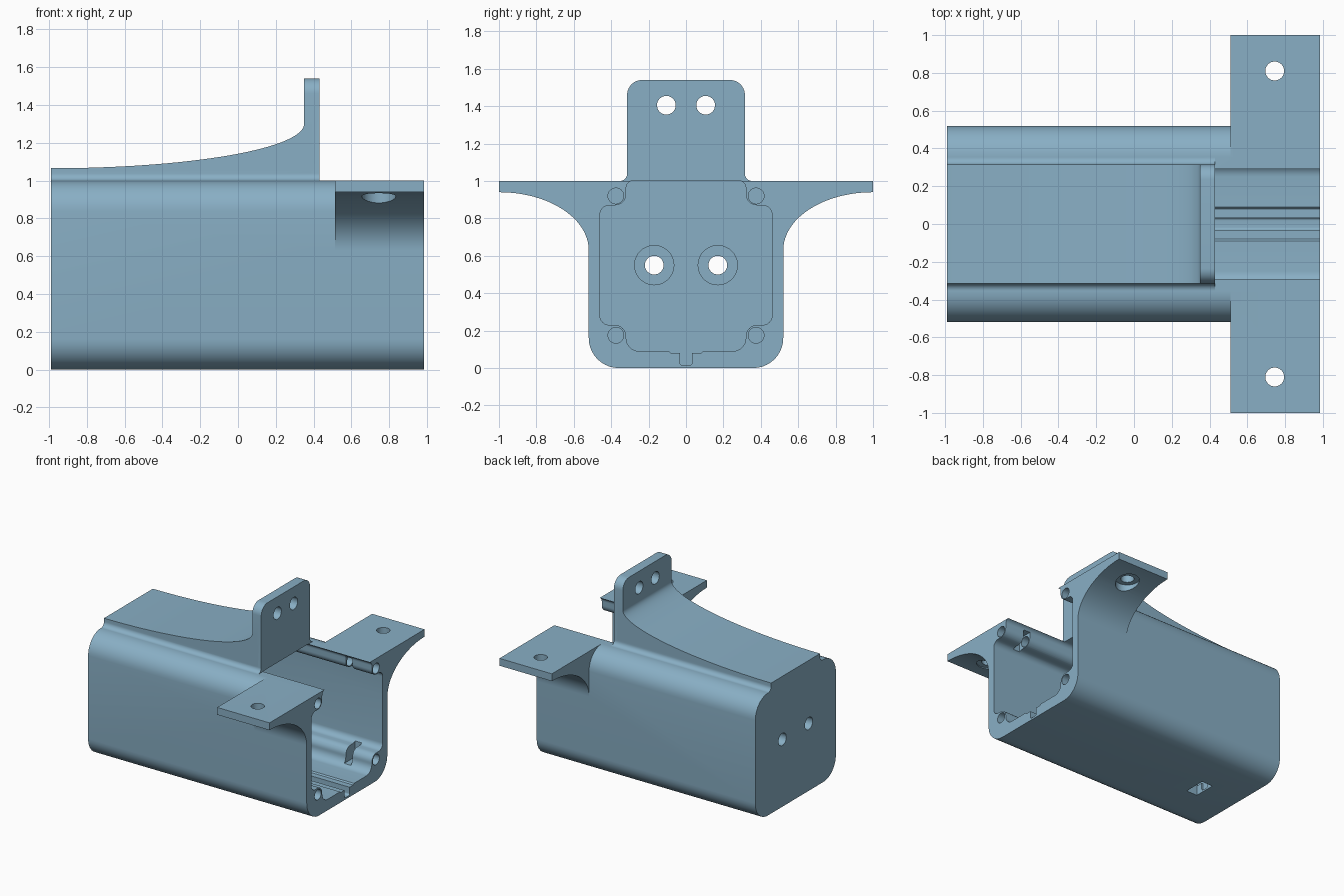
import bpy, bmesh, math
from mathutils import Vector, Matrix

if "Cube" in bpy.data.objects:
    bpy.data.objects.remove(bpy.data.objects["Cube"])

blue = bpy.data.materials.new("steel blue")
blue.diffuse_color = (0.25, 0.43, 0.56, 1)
blue.use_nodes = True
blue.node_tree.nodes["Principled BSDF"].inputs["Base Color"].default_value = blue.diffuse_color


def rounded(points, steps=10):
    """Polygon from (u, v, radius) corners, each rounded by its radius."""
    out = []
    n = len(points)
    for i, (u, v, r) in enumerate(points):
        p = Vector((u, v))
        if r == 0:
            out.append((u, v))
            continue
        a = (Vector(points[i - 1][:2]) - p).normalized()
        b = (Vector(points[(i + 1) % n][:2]) - p).normalized()
        half = a.angle(b) / 2
        c = p + (a + b).normalized() * (r / math.sin(half))
        s, e = p + a * (r / math.tan(half)) - c, p + b * (r / math.tan(half)) - c
        sweep = s.angle(e)
        for k in range(steps + 1):
            t = k / steps
            q = (s * math.sin((1 - t) * sweep) + e * math.sin(t * sweep)) / math.sin(sweep)
            out.append(tuple(c + q))
    return out


def mirrored(half):
    return half + [(-u, v, r) for u, v, r in reversed(half)]


def finish(name, bm):
    bmesh.ops.recalc_face_normals(bm, faces=bm.faces)
    me = bpy.data.meshes.new(name)
    bm.to_mesh(me)
    bm.free()
    ob = bpy.data.objects.new(name, me)
    bpy.context.collection.objects.link(ob)
    me.materials.append(blue)
    return ob


def prism(name, pts, axis, a, b):
    """Extrude a (y, z) profile along X or an (x, z) profile along Y."""
    bm = bmesh.new()
    at = (lambda u, v, w: (w, u, v)) if axis == 'X' else (lambda u, v, w: (u, w, v))
    lo = [bm.verts.new(at(u, v, a)) for u, v in pts]
    hi = [bm.verts.new(at(u, v, b)) for u, v in pts]
    bm.faces.new(lo)
    bm.faces.new(hi)
    for i in range(len(pts)):
        j = (i + 1) % len(pts)
        bm.faces.new((lo[i], lo[j], hi[j], hi[i]))
    return finish(name, bm)


def cylinder(name, centre, r, length, axis):
    bm = bmesh.new()
    rot = Matrix.Rotation(math.pi / 2, 4, 'Y') if axis == 'X' else Matrix()
    bmesh.ops.create_cone(bm, cap_ends=True, segments=40, radius1=r, radius2=r,
                          depth=length, matrix=Matrix.Translation(centre) @ rot)
    return finish(name, bm)


def box(name, x, y, z):
    return prism(name, [(x[0], z[0]), (x[1], z[0]), (x[1], z[1]), (x[0], z[1])], 'Y', *y)


def combine(target, tool, op):
    mod = target.modifiers.new(op, 'BOOLEAN')
    mod.operation, mod.solver, mod.object = op, 'EXACT', tool
    dg = bpy.context.evaluated_depsgraph_get()
    me = bpy.data.meshes.new_from_object(target.evaluated_get(dg))
    target.modifiers.clear()
    target.data = me
    bpy.data.objects.remove(tool)


BACK, FRONT = -0.99, 0.985

# Main shell with rounded long edges
housing = prism("housing", rounded(mirrored([(0.52, 0, 0.16), (0.52, 1.0, 0.163)])),
                'X', BACK, FRONT)

# Curved roof, its side fillets and the upright mounting plate
curve = [(BACK + 1.34 * math.sin(t), 1.3 - 0.235 * math.cos(t))
         for t in (math.pi / 2 * k / 32 for k in range(33))]
roof = prism("roof", curve + [(0.39, 1.3), (0.39, 0.97), (BACK, 0.97)], 'Y', -0.315, 0.315)
flare = [(0.355, 0.975, 0), (0.355, 1.0, 0), (0.315, 1.0, 0.038)]
roof_fillet = prism("roof_fillet", rounded(mirrored(flare + [(0.315, 1.05, 0)])), 'X', BACK, 0.40)
plate = prism("upright_plate", rounded(mirrored(flare + [(0.315, 1.54, 0.08)])), 'X', 0.35, 0.43)
for part in (plate, roof, roof_fillet):
    combine(housing, part, 'UNION')

# Side wings with curved undersides
for s in (-1, 1):
    under = [(s * (1 - 0.48 * math.sin(t)), 0.63 + 0.31 * math.cos(t))
             for t in (math.pi / 2 * k / 24 for k in range(25))]
    wing = prism("wing", [(s * 0.34, 1.0), (s, 1.0)] + under + [(s * 0.49, 0.62), (s * 0.34, 0.8)],
                 'X', 0.512, FRONT)
    combine(housing, wing, 'UNION')

# Inner cavity with corner bosses and a cable groove, open at the front and top
cavity = [(0.033, 0.015, 0.015), (0.033, 0.08, 0), (0.08, 0.08, 0), (0.09, 0.09, 0),
          (0.32, 0.09, 0.07), (0.32, 0.23, 0.06), (0.46, 0.23, 0.05),
          (0.46, 0.87, 0.05), (0.32, 0.87, 0.06), (0.32, 1.002, 0.04)]
combine(housing, prism("cavity", rounded(mirrored(cavity), 8), 'X', -0.70, 1.1), 'DIFFERENCE')

# Cable slot through the floor
combine(housing, box("cable_slot", (-0.69, -0.59), (-0.09, 0.09), (-0.1, 0.2)), 'DIFFERENCE')

# Screw holes, counterbores and nut pockets
cutters = []
for s in (-1, 1):
    cutters += [
        cylinder("plate_hole", (0.39, s * 0.105, 1.405), 0.05, 0.3, 'X'),
        cylinder("back_hole", (-0.85, s * 0.17, 0.55), 0.05, 0.5, 'X'),
        cylinder("back_counterbore", (-0.70, s * 0.17, 0.55), 0.105, 0.2, 'X'),
        cylinder("wing_hole", (0.745, s * 0.81, 0.95), 0.05, 0.4, 'Z'),
        cylinder("wing_counterbore", (0.745, s * 0.81, 0.74), 0.09, 0.4, 'Z'),
    ]
    for z, lo, hi in ((0.175, 0.11, 0.26), (0.92, 0.84, 0.975)):
        cutters.append(cylinder("corner_hole", (0.87, s * 0.375, z), 0.042, 0.5, 'X'))
        y = sorted((s * 0.29, s * 0.44))
        cutters.append(box("nut_pocket", (0.75, 0.81), y, (lo, hi)))
for c in cutters:
    combine(housing, c, 'DIFFERENCE')

# Smooth the curved faces, keep the hard edges
bpy.context.view_layer.objects.active = housing
housing.select_set(True)
bpy.ops.object.shade_smooth_by_angle(angle=math.radians(30))
